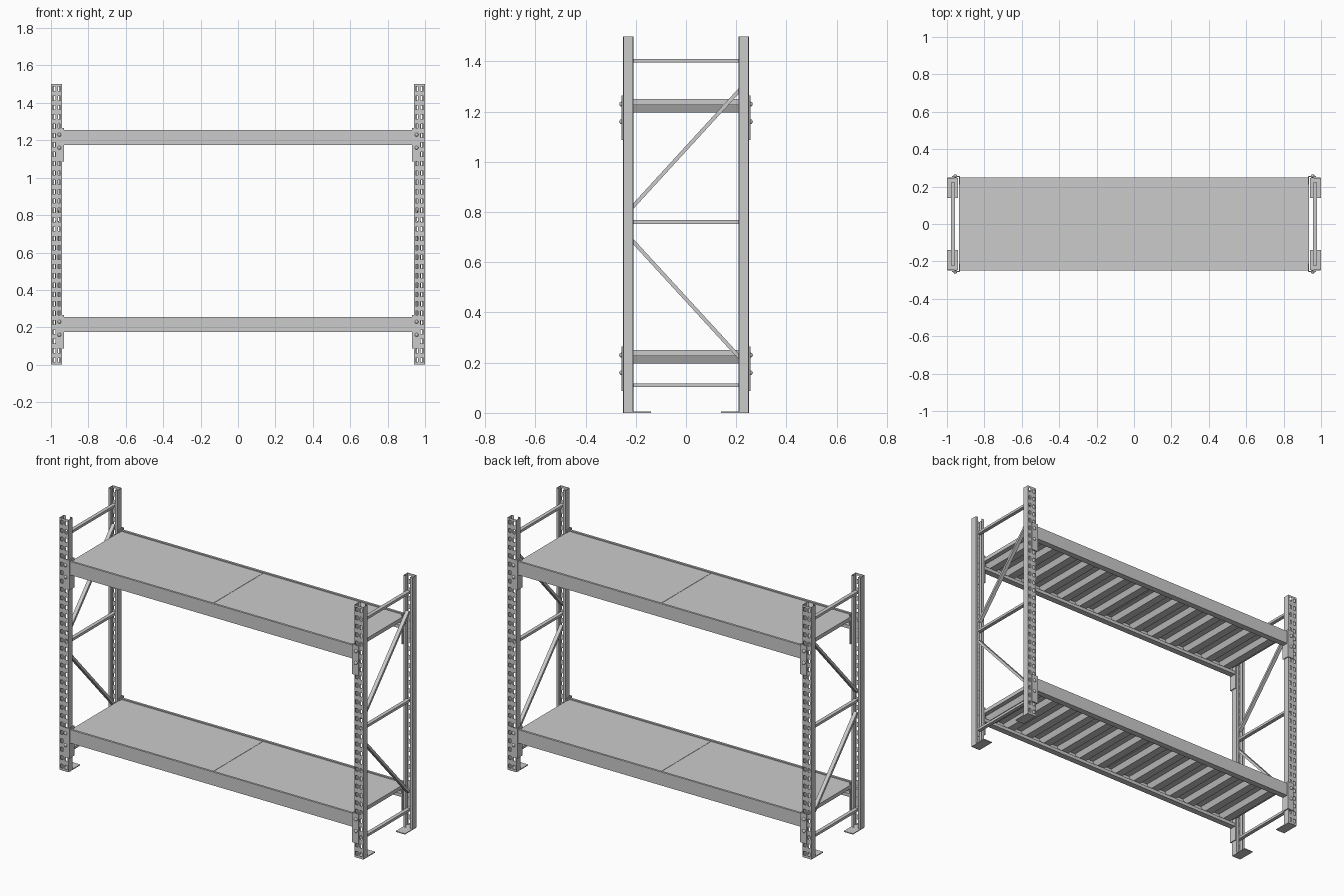
import bpy, bmesh, math
from mathutils import Vector, Matrix

if "Cube" in bpy.data.objects:
    bpy.data.objects.remove(bpy.data.objects["Cube"])


def finish(name, bm, sx=1, sy=1, dz=0, thick=0):
    """Mirror / lift the bmesh, then store it as an object."""
    bmesh.ops.transform(bm, matrix=Matrix.Translation((0, 0, dz)) @ Matrix.Diagonal((sx, sy, 1, 1)), verts=bm.verts)
    bmesh.ops.recalc_face_normals(bm, faces=bm.faces)
    me = bpy.data.meshes.new(name)
    bm.to_mesh(me)
    bm.free()
    ob = bpy.data.objects.new(name, me)
    bpy.context.collection.objects.link(ob)
    if thick:
        m = ob.modifiers.new("sheet", 'SOLIDIFY')
        m.thickness = thick
        m.offset = 0
    return ob


def box(bm, x0, x1, y0, y1, z0, z1):
    m = Matrix.Translation(((x0 + x1) / 2, (y0 + y1) / 2, (z0 + z1) / 2)) @ \
        Matrix.Diagonal((x1 - x0, y1 - y0, z1 - z0, 1))
    bmesh.ops.create_cube(bm, size=1, matrix=m)


def extrude(bm, pts, vec, closed=True):
    """Sweep a list of 3D points along a vector, capped when closed."""
    a = [bm.verts.new(p) for p in pts]
    b = [bm.verts.new(Vector(p) + Vector(vec)) for p in pts]
    n = len(pts)
    for i in range(n if closed else n - 1):
        j = (i + 1) % n
        bm.faces.new((a[i], a[j], b[j], b[i]))
    if closed:
        bm.faces.new(a)
        bm.faces.new(b[::-1])


def post(sx, sy):
    # lipped channel, opening inward, with two columns of slots in its face
    f, b = -0.249, -0.211
    prof = [(-0.983, b), (-0.999, b), (-0.999, f), (-0.992, f), (-0.977, f),
            (-0.963, f), (-0.948, f), (-0.941, f), (-0.941, b), (-0.957, b)]
    pitch, rows = 0.05, 30
    levels = [0.0]
    for r in range(rows):
        levels += [r * pitch + 0.014, r * pitch + 0.037]
    levels.append(1.5)
    bm = bmesh.new()
    grid = [[bm.verts.new((x, y, z)) for x, y in prof] for z in levels]
    for k in range(len(levels) - 1):
        for i in range(len(prof) - 1):
            if k % 2 == 1 and i in (3, 5):
                continue
            bm.faces.new((grid[k][i], grid[k][i + 1], grid[k + 1][i + 1], grid[k + 1][i]))
    finish("upright_post", bm, sx, sy, thick=0.002)
    bm = bmesh.new()
    box(bm, -1.0, -0.94, -0.247, -0.14, 0, 0.005)
    finish("foot_plate", bm, sx, sy)


def brace(name, sx, ya, za, yb, zb, w=0.022, h=0.015):
    a, b = Vector((-0.967, ya, za)), Vector((-0.967, yb, zb))
    bm = bmesh.new()
    bmesh.ops.create_cube(bm, size=1, matrix=Matrix.Diagonal((w, (b - a).length, h, 1)))
    rot = Matrix.Rotation(math.atan2(zb - za, yb - ya), 4, 'X')
    bmesh.ops.transform(bm, matrix=Matrix.Translation((a + b) / 2) @ rot, verts=bm.verts)
    finish(name, bm, sx)


def bracket(sx, sy, dz):
    # L-shaped end plate hooking the beam to the post
    bm = bmesh.new()
    prof = [(-0.972, -0.25), (-0.972, -0.256), (-0.93, -0.256), (-0.93, -0.21),
            (-0.936, -0.21), (-0.936, -0.25)]
    extrude(bm, [(x, y, 0.087) for x, y in prof], (0, 0, 0.178))
    finish("beam_bracket", bm, sx, sy, dz)
    # round-headed bolts
    bm = bmesh.new()
    for z in (0.23, 0.16):
        m = Matrix.Translation((-0.955, -0.256, z)) @ Matrix.Diagonal((1, 1, 1, 1))
        bmesh.ops.create_uvsphere(bm, u_segments=12, v_segments=8, radius=0.01, matrix=m)
    ob = finish("bracket_bolts", bm, sx, sy, dz)
    for p in ob.data.polygons:
        p.use_smooth = True


def beam(sy, dz):
    # stepped section: tall outer wall and a ledge carrying the deck
    bm = bmesh.new()
    prof = [(-0.249, 0.176), (-0.249, 0.256), (-0.236, 0.256), (-0.236, 0.196),
            (-0.212, 0.196), (-0.212, 0.176)]
    extrude(bm, [(-0.931, y, z) for y, z in prof], (1.862, 0, 0))
    finish("shelf_beam", bm, 1, sy, dz)


def deck(sx, dz):
    x0, x1, y = -0.935, -0.001, 0.235
    # top sheet with folded lips at both ends
    bm = bmesh.new()
    box(bm, x0, x1, -y, y, 0.247, 0.25)
    box(bm, x0, x0 + 0.003, -y, y, 0.228, 0.247)
    box(bm, x1 - 0.003, x1, -y, y, 0.228, 0.247)
    finish("deck_panel", bm, sx, 1, dz)
    # corrugated underside
    n = 7
    p = (x1 - x0) / n
    pts = [(x0, 0.229)]
    for i in range(n):
        s = x0 + i * p
        pts += [(s + 0.028, 0.229), (s + 0.043, 0.198), (s + p - 0.043, 0.198), (s + p - 0.028, 0.229)]
    pts.append((x1, 0.229))
    bm = bmesh.new()
    extrude(bm, [(x, -y, z) for x, z in pts], (0, 2 * y, 0), closed=False)
    finish("deck_ribs", bm, sx, 1, dz, thick=0.003)


for sx in (1, -1):
    for sy in (1, -1):
        post(sx, sy)
        for dz in (0, 1):
            bracket(sx, sy, dz)
    for z in (0.11, 0.76, 1.403):
        brace("cross_brace", sx, -0.222, z, 0.222, z)
    brace("lower_diagonal_brace", sx, -0.217, 0.69, 0.217, 0.217)
    brace("upper_diagonal_brace", sx, -0.217, 0.816, 0.217, 1.29)
    for dz in (0, 1):
        deck(sx, dz)
        beam(sx, dz)
